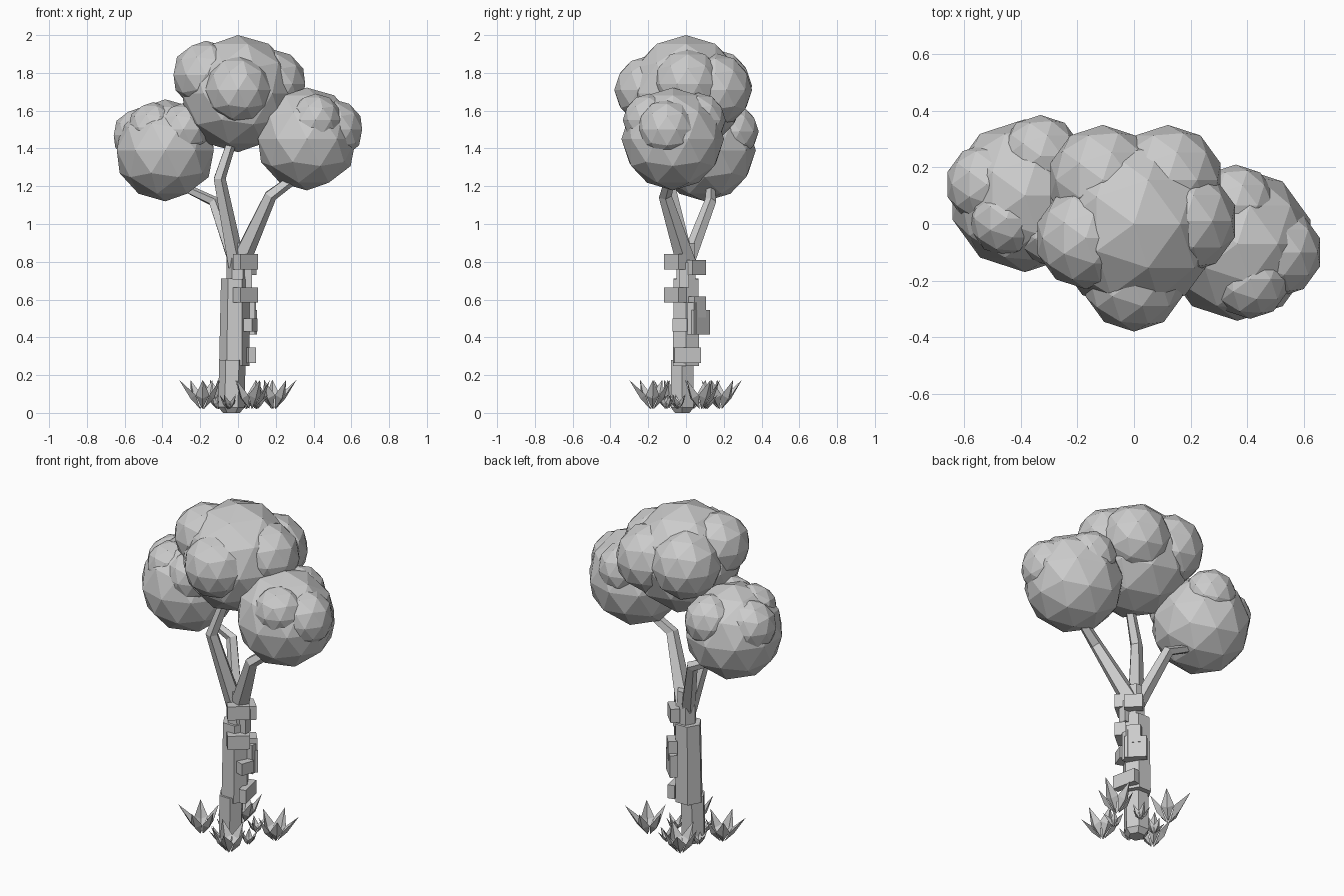
import bpy, bmesh, math
from mathutils import Vector, Matrix

cube = bpy.data.objects.get("Cube")
if cube:
    bpy.data.objects.remove(cube)

grey = bpy.data.materials.new("plain grey")
grey.use_nodes = True
grey.diffuse_color = (0.6, 0.6, 0.6, 1)
grey.node_tree.nodes["Principled BSDF"].inputs["Base Color"].default_value = (0.6, 0.6, 0.6, 1)


def finish(name, bm):
    mesh = bpy.data.meshes.new(name)
    bm.to_mesh(mesh)
    bm.free()
    mesh.materials.append(grey)
    obj = bpy.data.objects.new(name, mesh)
    bpy.context.collection.objects.link(obj)
    return obj


def foliage(name, balls):
    """Cluster of faceted balls: (x, y, z, radius)."""
    bm = bmesh.new()
    for x, y, z, r in balls:
        bmesh.ops.create_icosphere(bm, subdivisions=2, radius=r,
                                   matrix=Matrix.Translation((x, y, z)))
    return finish(name, bm)


def limb(name, path, sides=6):
    """Faceted tube through (x, y, z, radius) points."""
    bm = bmesh.new()
    points = [Vector(p[:3]) for p in path]
    rings = []
    for i, p in enumerate(points):
        along = points[min(i + 1, len(points) - 1)] - points[max(i - 1, 0)]
        turn = Vector((0, 0, 1)).rotation_difference(along)
        ring = []
        for k in range(sides):
            a = math.tau * k / sides
            ring.append(bm.verts.new(p + turn @ Vector((math.cos(a), math.sin(a), 0)) * path[i][3]))
        rings.append(ring)
    for low, high in zip(rings, rings[1:]):
        for k in range(sides):
            n = (k + 1) % sides
            bm.faces.new((low[k], low[n], high[n], high[k]))
    bm.faces.new(rings[0][::-1])
    bm.faces.new(rings[-1])
    return finish(name, bm)


# Canopy
foliage("middle_foliage", [
    (0, 0, 1.69, 0.31), (0, -0.2, 1.71, 0.18), (-0.17, -0.05, 1.79, 0.18),
    (0.18, 0.01, 1.74, 0.185), (-0.11, 0.155, 1.73, 0.195), (0.12, 0.155, 1.71, 0.195)])
foliage("right_foliage", [
    (-0.385, 0.1, 1.39, 0.27), (-0.33, 0.24, 1.49, 0.145), (-0.45, 0.02, 1.51, 0.135),
    (-0.29, -0.01, 1.5, 0.14), (-0.52, 0.14, 1.47, 0.145)])
foliage("left_foliage", [
    (0.365, -0.07, 1.45, 0.272), (0.505, -0.1, 1.5, 0.16),
    (0.41, -0.195, 1.55, 0.14), (0.36, 0.065, 1.55, 0.145)])

# Trunk in overlapping lengths
limb("trunk_base", [(-0.035, -0.02, 0, 0.045), (-0.035, -0.02, 0.03, 0.07),
                    (-0.03, -0.02, 0.28, 0.07)])
limb("trunk_middle", [(-0.02, 0, 0.25, 0.08), (-0.015, 0, 0.71, 0.075)])
limb("trunk_top", [(0, 0, 0.6, 0.06), (-0.005, 0, 0.9, 0.055)])

# Bent branches
limb("front_branch", [(-0.01, 0, 0.78, 0.05), (-0.1, -0.1, 1.24, 0.035), (-0.02, -0.07, 1.48, 0.026)], 5)
limb("right_branch", [(-0.01, 0, 0.78, 0.042), (-0.13, 0.13, 1.12, 0.032), (-0.32, 0.13, 1.21, 0.022)], 5)
limb("left_branch", [(0.01, 0, 0.8, 0.055), (0.17, -0.11, 1.15, 0.036), (0.32, -0.08, 1.26, 0.028)], 5)

# Shelf blocks up the left side of the trunk: centre, size, turn in degrees
blocks = [
    ((0.04, -0.055, 0.8), (0.06, 0.12, 0.08), -50), ((0.045, 0.052, 0.77), (0.05, 0.1, 0.08), 45),
    ((0.04, -0.055, 0.625), (0.06, 0.12, 0.08), -50), ((0.05, 0.06, 0.56), (0.05, 0.08, 0.11), 40),
    ((0.045, 0.07, 0.48), (0.04, 0.12, 0.13), 45), ((0.065, -0.025, 0.465), (0.05, 0.08, 0.07), -20),
    ((0.06, 0.03, 0.5), (0.06, 0.05, 0.17), 0), ((0.05, -0.01, 0.73), (0.05, 0.05, 0.13), 0),
    ((0.06, 0.005, 0.305), (0.04, 0.145, 0.08), 12)]
bm = bmesh.new()
for centre, size, turn in blocks:
    spin = Matrix.Rotation(math.radians(turn), 4, "Z").to_quaternion()
    bmesh.ops.create_cube(bm, size=1, matrix=Matrix.LocRotScale(Vector(centre), spin, Vector(size)))
finish("trunk_blocks", bm)


def tuft(name, x, y, scale):
    """Ring of folded pointed leaves around a low centre."""
    bm = bmesh.new()
    centre = Vector((x, y, 0.02))
    heading = math.atan2(y, x)
    for k in range(5):
        turn = Matrix.Rotation(heading + math.tau * k / 5, 3, "Z")
        reach = 0.13 if k == 0 else 0.1
        shape = [(0.01, 0, 0), (0.05, -0.036, 0.075), (0.065, 0, 0.055),
                 (0.05, 0.036, 0.075), (reach, 0, 0.155)]
        base, right, fold, left, tip = [bm.verts.new(centre + turn @ Vector(p) * scale) for p in shape]
        for face in ((base, fold, right), (base, left, fold), (tip, right, fold), (tip, fold, left)):
            bm.faces.new(face)
    return finish(name, bm)


# Grass around the foot
spots = [(-0.19, -0.07), (0.07, -0.18), (0.19, 0.08), (-0.09, 0.18)]
for i, (x, y) in enumerate(spots):
    tuft(f"large_grass_tuft_{i + 1}", x, y, 1)
    tuft(f"small_grass_tuft_{i + 1}", (x - y) * 0.4, (x + y) * 0.4, 0.5)
